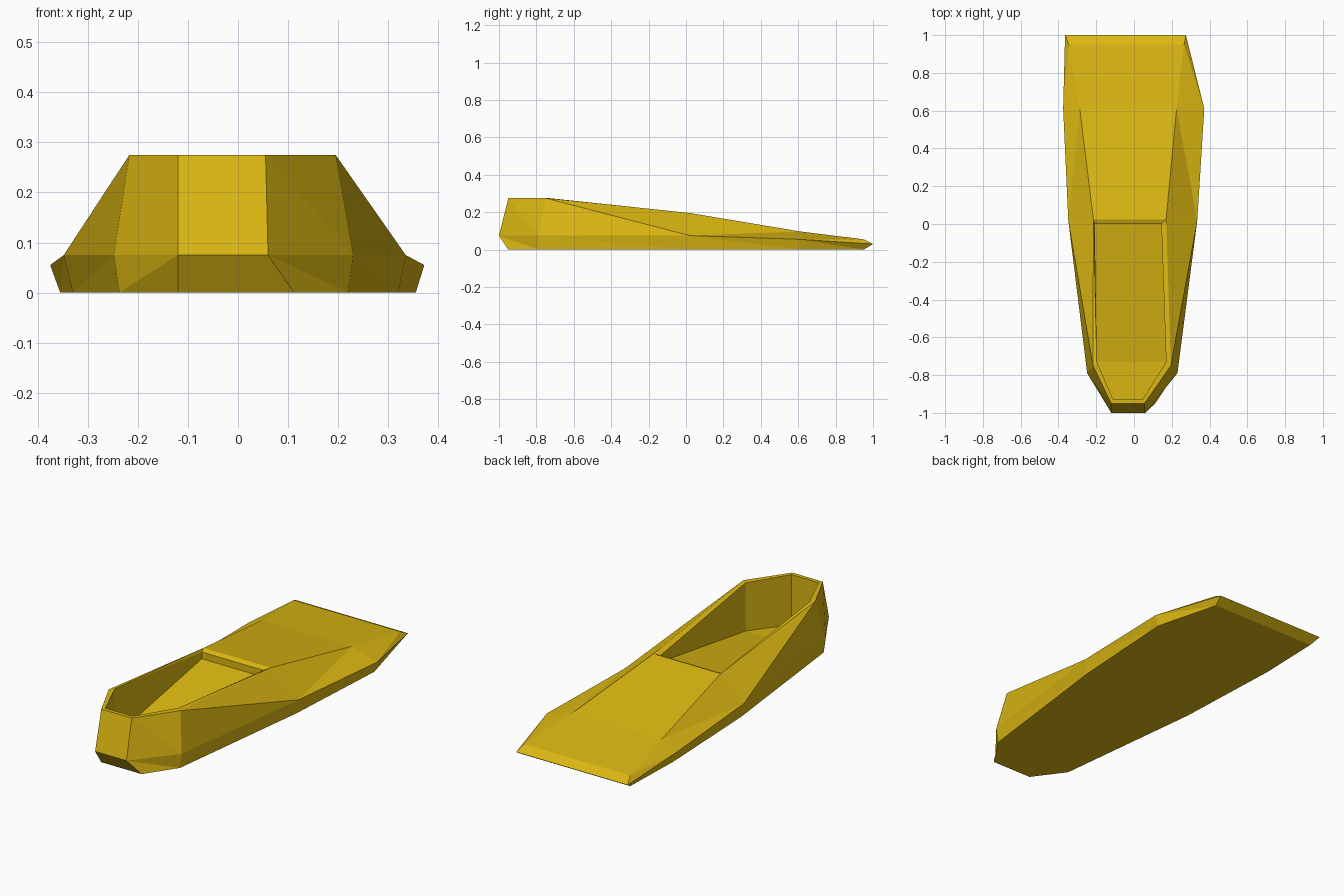
import bpy, bmesh

if "Cube" in bpy.data.objects:
    bpy.data.objects.remove(bpy.data.objects["Cube"])

mat = bpy.data.materials.new("mustard yellow")
mat.diffuse_color = (0.72, 0.48, 0.006, 1)
mat.use_nodes = True
mat.node_tree.nodes["Principled BSDF"].inputs["Base Color"].default_value = mat.diffuse_color

# Contour lines around the shoe, heel to toe: (y, left x, right x, z)
SOLE = [(-.95, -.12, .112, 0), (-.79, -.237, .22, 0), (.02, -.33, .32, 0),
        (.61, -.355, .355, 0), (.95, -.345, .265, 0)]
WAIST = [(-1, -.12, .06, .075), (-.79, -.248, .23, .075), (.02, -.348, .335, .075),
         (.61, -.375, .372, .055), (1, -.365, .275, .03)]
TOP = [(-.95, -.12, .055, .275), (-.75, -.217, .195, .275), (.025, -.215, .17, .195),
       (.61, -.287, .225, .097), (.95, -.345, .265, .055)]
RIM = [(-.93, -.11, .045, .275), (-.73, -.197, .17, .275), (0, -.208, .145, .185)]
INSOLE = [(-.93, -.11, .045, .015), (-.73, -.197, .17, .025), (0, -.208, .145, .15)]


def contour(bm, stations):
    """Pairs of (left, right) vertices for every station."""
    return [(bm.verts.new((l, y, z)), bm.verts.new((r, y, z))) for y, l, r, z in stations]


def wall(bm, low, high, flip=()):
    """Triangulated side walls between two contours, plus the heel panel."""
    for i in range(len(low) - 1):
        for s in (0, 1):
            a, b, c, d = low[i][s], low[i + 1][s], high[i + 1][s], high[i][s]
            if i in flip:
                tris = ((a, b, c), (a, c, d))
            else:
                tris = ((a, b, d), (b, c, d))
            for t in tris:
                bm.faces.new(t)
    bm.faces.new((*low[0], *high[0][::-1]))


def end_panel(bm, low, high):
    bm.faces.new((*low[-1], *high[-1][::-1]))


def deck(bm, rows):
    """Flat panels spanning from left to right."""
    for a, b in zip(rows, rows[1:]):
        bm.faces.new((a[0], a[1], b[1], b[0]))


bm = bmesh.new()
sole, waist, top, rim, insole = (contour(bm, c) for c in (SOLE, WAIST, TOP, RIM, INSOLE))

# Outer shell with flat underside
wall(bm, sole, waist)
wall(bm, waist, top, flip=(2, 3))
end_panel(bm, sole, waist)
end_panel(bm, waist, top)
bm.faces.new([p[0] for p in sole] + [p[1] for p in reversed(sole)])

# Toe cover
deck(bm, top[2:])

# Rim of the opening, inner walls and insole
wall(bm, top[:3], rim)
end_panel(bm, top[:3], rim)
wall(bm, rim, insole)
end_panel(bm, rim, insole)
deck(bm, insole)

bmesh.ops.recalc_face_normals(bm, faces=bm.faces)
mesh = bpy.data.meshes.new("shoe")
bm.to_mesh(mesh)
bm.free()
mesh.materials.append(mat)
bpy.context.collection.objects.link(bpy.data.objects.new("shoe", mesh))
